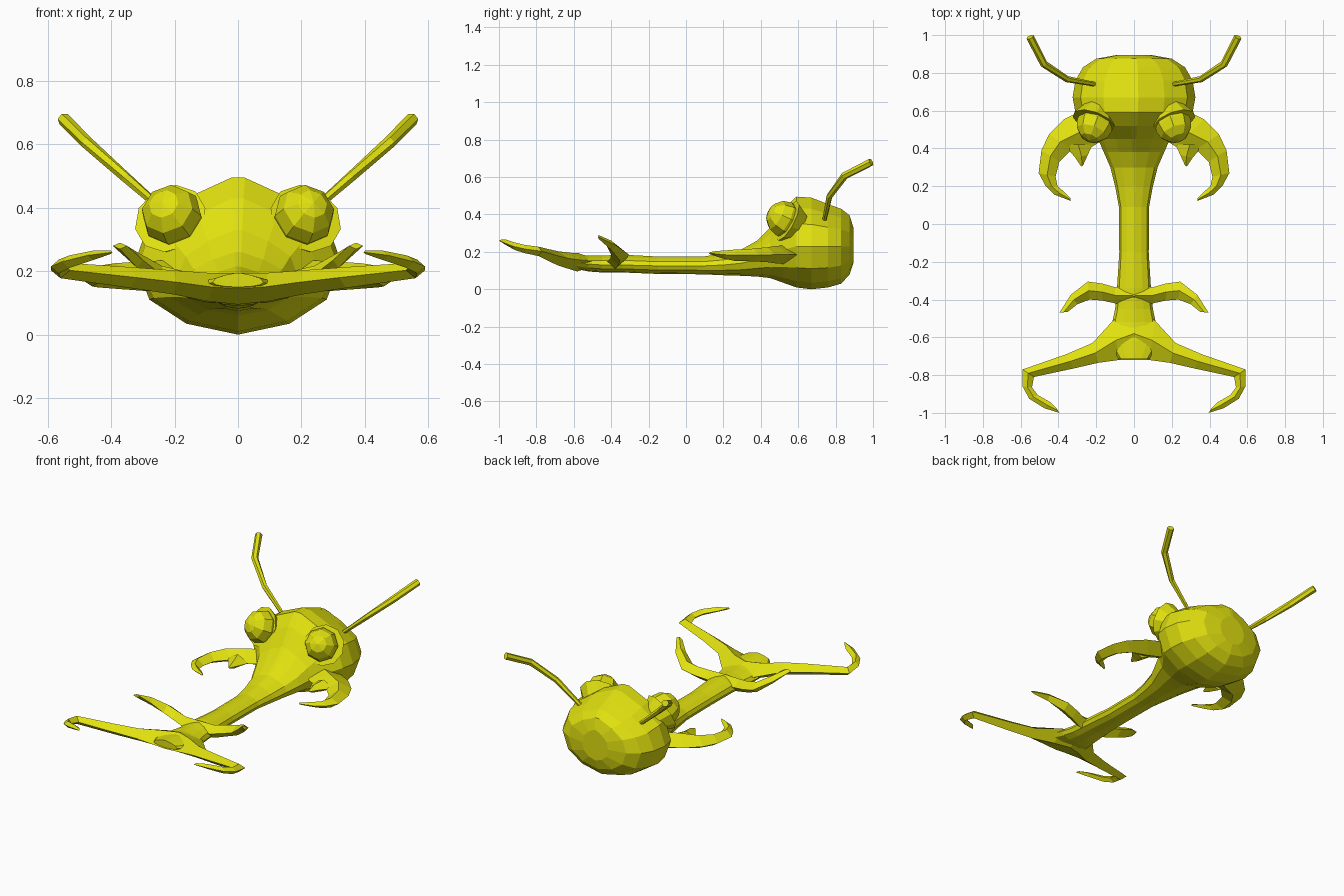
import bpy, bmesh
from mathutils import Vector, Matrix

yellow = bpy.data.materials.new("bright_yellow")
yellow.diffuse_color = (0.75, 0.75, 0.005, 1)


def finish(name, bm, mirror=True):
    bmesh.ops.recalc_face_normals(bm, faces=bm.faces)
    me = bpy.data.meshes.new(name)
    bm.to_mesh(me)
    bm.free()
    me.materials.append(yellow)
    ob = bpy.data.objects.new(name, me)
    bpy.context.collection.objects.link(ob)
    if mirror:
        ob.modifiers.new("mirror", 'MIRROR').use_mirror_merge = False
    return ob


def loft(name, rings, mirror=True):
    """Skin a list of equal-length point rings and cap both ends."""
    bm = bmesh.new()
    vs = [[bm.verts.new(p) for p in r] for r in rings]
    n = len(rings[0])
    for a, b in zip(vs, vs[1:]):
        for i in range(n):
            j = (i + 1) % n
            bm.faces.new((a[i], a[j], b[j], b[i]))
    bm.faces.new(vs[0])
    bm.faces.new(vs[-1])
    return finish(name, bm, mirror)


def blade(name, rows):
    """Diamond section between an outer and an inner edge: ox, oy, ix, iy, z, half height."""
    rings = []
    for ox, oy, ix, iy, z, h in rows:
        mx, my = (ox + ix) / 2, (oy + iy) / 2
        rings.append([(ox, oy, z), (mx, my, z + h), (ix, iy, z), (mx, my, z - h)])
    return loft(name, rings)


# Body: bulbous head tapering into a slim tail (y, half width, bottom, widest z, top)
sections = [
    (0.895, 0.09, 0.14, 0.23, 0.33), (0.875, 0.20, 0.08, 0.23, 0.395),
    (0.83, 0.27, 0.03, 0.23, 0.43), (0.76, 0.31, 0.01, 0.23, 0.455),
    (0.67, 0.325, 0.0, 0.23, 0.49), (0.59, 0.31, 0.01, 0.23, 0.495),
    (0.52, 0.25, 0.035, 0.21, 0.43), (0.45, 0.19, 0.06, 0.18, 0.33),
    (0.38, 0.16, 0.068, 0.16, 0.26), (0.30, 0.125, 0.072, 0.14, 0.215),
    (0.20, 0.10, 0.075, 0.13, 0.19), (0.09, 0.08, 0.08, 0.125, 0.175),
    (-0.15, 0.078, 0.082, 0.125, 0.175), (-0.34, 0.09, 0.09, 0.13, 0.185),
    (-0.45, 0.10, 0.09, 0.13, 0.18), (-0.52, 0.115, 0.095, 0.135, 0.18),
    (-0.62, 0.14, 0.115, 0.145, 0.19), (-0.715, 0.08, 0.15, 0.165, 0.195)]
half = [(0.5, -0.85), (0.86, -0.52), (1, 0), (0.87, 0.45), (0.5, 0.77), (0.07, 1)]
prof = [(0, -1)] + half + [(-x, z) for x, z in reversed(half)]
loft("body", [[(w * x, y, zm + z * ((zt - zm) if z > 0 else (zm - zb))) for x, z in prof]
              for y, w, zb, zm, zt in sections], mirror=False)

# Hooked pincers beside the head
blade("pincer", [
    (0.24, 0.62, 0.14, 0.46, 0.185, 0.05), (0.37, 0.555, 0.22, 0.41, 0.185, 0.047),
    (0.45, 0.475, 0.33, 0.395, 0.185, 0.04), (0.49, 0.39, 0.395, 0.33, 0.183, 0.034),
    (0.505, 0.27, 0.415, 0.25, 0.182, 0.03), (0.47, 0.205, 0.405, 0.20, 0.185, 0.022),
    (0.42, 0.155, 0.375, 0.175, 0.19, 0.015), (0.335, 0.122, 0.335, 0.135, 0.193, 0.006)])
blade("pincer_tooth", [
    (0.37, 0.42, 0.22, 0.42, 0.185, 0.035), (0.31, 0.35, 0.245, 0.365, 0.185, 0.025),
    (0.28, 0.305, 0.27, 0.31, 0.185, 0.006)])

# Small upswept fins on the tail
blade("small_fin", [
    (0.0, -0.33, 0.0, -0.43, 0.145, 0.045), (0.10, -0.335, 0.10, -0.42, 0.15, 0.04),
    (0.17, -0.315, 0.17, -0.405, 0.165, 0.035), (0.245, -0.305, 0.235, -0.40, 0.185, 0.032),
    (0.335, -0.375, 0.30, -0.425, 0.235, 0.025), (0.395, -0.47, 0.35, -0.465, 0.28, 0.01)])

# Wide rear fins ending in inward hooks
blade("rear_fin", [
    (0.0, -0.44, 0.0, -0.72, 0.145, 0.05), (0.11, -0.51, 0.08, -0.72, 0.15, 0.045),
    (0.22, -0.63, 0.19, -0.735, 0.165, 0.038), (0.36, -0.69, 0.32, -0.765, 0.18, 0.033),
    (0.59, -0.77, 0.53, -0.81, 0.203, 0.025), (0.59, -0.86, 0.54, -0.865, 0.215, 0.022),
    (0.555, -0.925, 0.51, -0.905, 0.23, 0.02), (0.475, -0.975, 0.44, -0.945, 0.25, 0.015),
    (0.395, -1.0, 0.41, -0.975, 0.26, 0.006)])

# Faceted bulging eyes on tilted round sockets
axis = Vector((0.3, -0.8, 0.42)).normalized()
turn = axis.to_track_quat('Z', 'Y').to_matrix().to_4x4()
centre = Vector((0.208, 0.525, 0.375))
bm = bmesh.new()
bmesh.ops.create_uvsphere(bm, u_segments=8, v_segments=6, radius=0.098,
                          matrix=Matrix.Translation(centre) @ turn)
finish("eye", bm)
bm = bmesh.new()
bmesh.ops.create_cone(bm, cap_ends=True, segments=10, radius1=0.07, radius2=0.118, depth=0.09,
                      matrix=Matrix.Translation(centre - axis * 0.065 + Vector((0.012, 0, 0))) @ turn)
finish("eye_socket", bm)

# Bent feelers: hexagonal tubes that thicken towards the tip
path = [Vector(p) for p in ((0.21, 0.74, 0.37), (0.355, 0.767, 0.497),
                            (0.478, 0.848, 0.607), (0.55, 0.99, 0.68))]
rings = []
for i, p in enumerate(path):
    d = path[min(i + 1, 3)] - path[max(i - 1, 0)]
    q = d.to_track_quat('Z', 'Y')
    r = (0.012, 0.017, 0.02, 0.021)[i]
    rings.append([p + q @ (Matrix.Rotation(k * 1.0472, 3, 'Z') @ Vector((r, 0, 0)))
                  for k in range(6)])
loft("feeler", rings)
